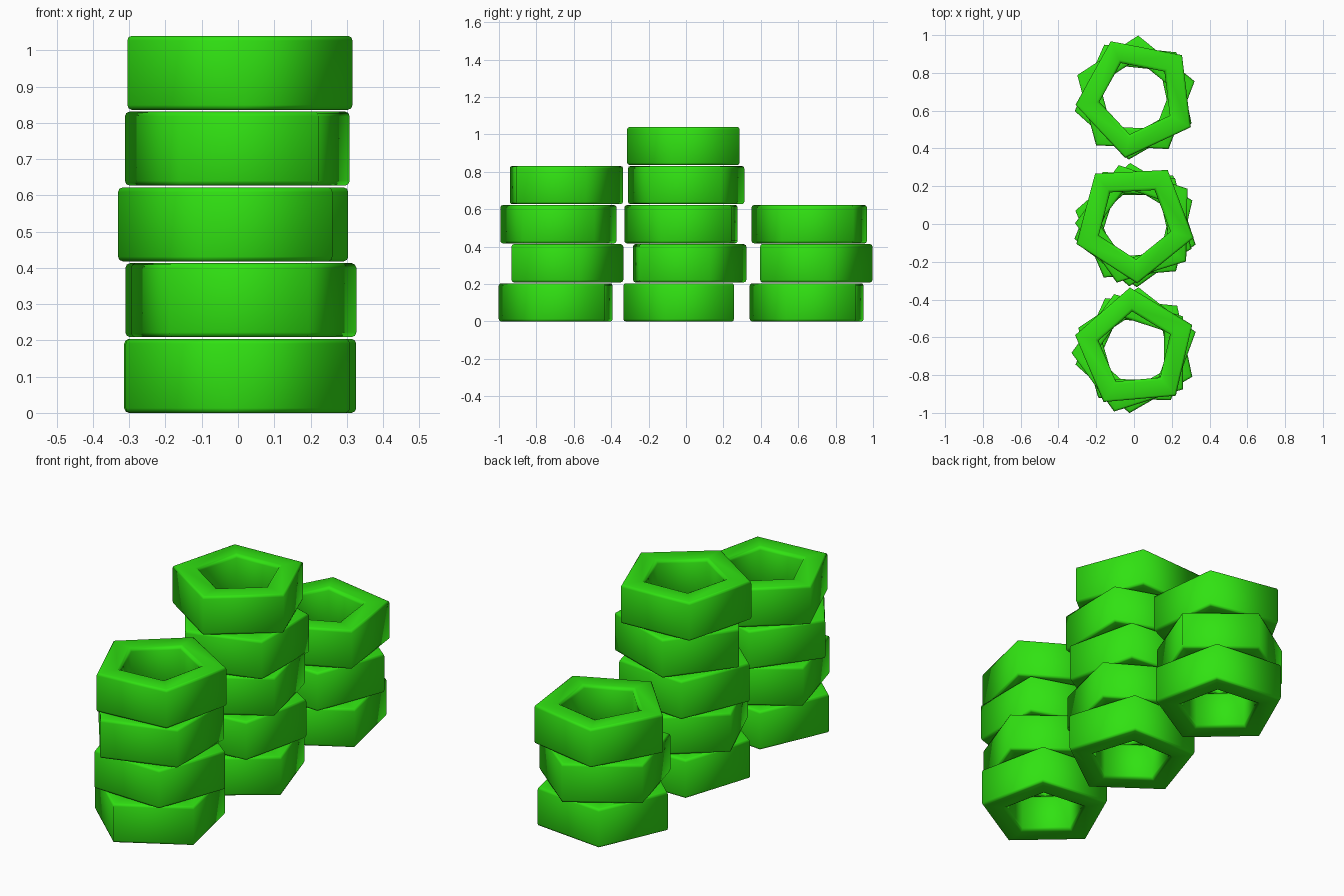
import bpy, bmesh
from math import radians, cos, sin, tau

if "Cube" in bpy.data.objects:
    bpy.data.objects.remove(bpy.data.objects["Cube"], do_unlink=True)

SIDES = 5
OUTER, INNER = 0.327, 0.2     # corner radii
HEIGHT, STEP = 0.204, 0.209   # ring height and stacking distance
CHAMFER, LIP = 0.013, 0.018   # outer and inner edge softening

green = bpy.data.materials.new("bright_green")
green.use_nodes = True
green.diffuse_color = (0.03, 0.76, 0.006, 1)
green.node_tree.nodes["Principled BSDF"].inputs["Base Color"].default_value = green.diffuse_color


def ring_mesh():
    """Five-sided ring swept from a chamfered rectangular section."""
    half = [(INNER, LIP), (INNER + LIP * 0.3, LIP * 0.3), (INNER + LIP, 0),
            (OUTER - CHAMFER, 0), (OUTER - CHAMFER * 0.3, CHAMFER * 0.3), (OUTER, CHAMFER)]
    section = half + [(r, HEIGHT - z) for r, z in reversed(half)]
    bm = bmesh.new()
    loops = []
    for k in range(SIDES):
        a = tau * k / SIDES
        loops.append([bm.verts.new((r * cos(a), r * sin(a), z)) for r, z in section])
    n = len(section)
    for k in range(SIDES):
        p, q = loops[k], loops[(k + 1) % SIDES]
        for i in range(n):
            j = (i + 1) % n
            bm.faces.new((p[i], q[i], q[j], p[j])).smooth = True
    bmesh.ops.recalc_face_normals(bm, faces=bm.faces)
    mesh = bpy.data.meshes.new("pentagon_ring")
    bm.to_mesh(mesh)
    bm.free()
    mesh.materials.append(green)
    return mesh


# Each stack, bottom to top: x, y, turn in degrees
stacks = {
    "front_stack": [(0.01, -0.676, 48), (0.012, -0.662, 16), (-0.004, -0.682, 36),
                    (0.007, -0.662, 23)],
    "middle_stack": [(0.015, -0.008, 54), (0.008, -0.003, 23), (0.003, -0.004, 49),
                     (0.015, -0.001, 35), (0.0, 0.012, 57)],
    "back_stack": [(0.006, 0.666, 48), (0.005, 0.671, 15), (0.015, 0.671, 43)],
}

mesh = ring_mesh()
for name, rings in stacks.items():
    for level, (x, y, turn) in enumerate(rings):
        ring = bpy.data.objects.new(f"{name}_ring_{level + 1}", mesh)
        ring.location = (x, y, level * STEP)
        ring.rotation_euler.z = radians(turn)
        bpy.context.collection.objects.link(ring)
